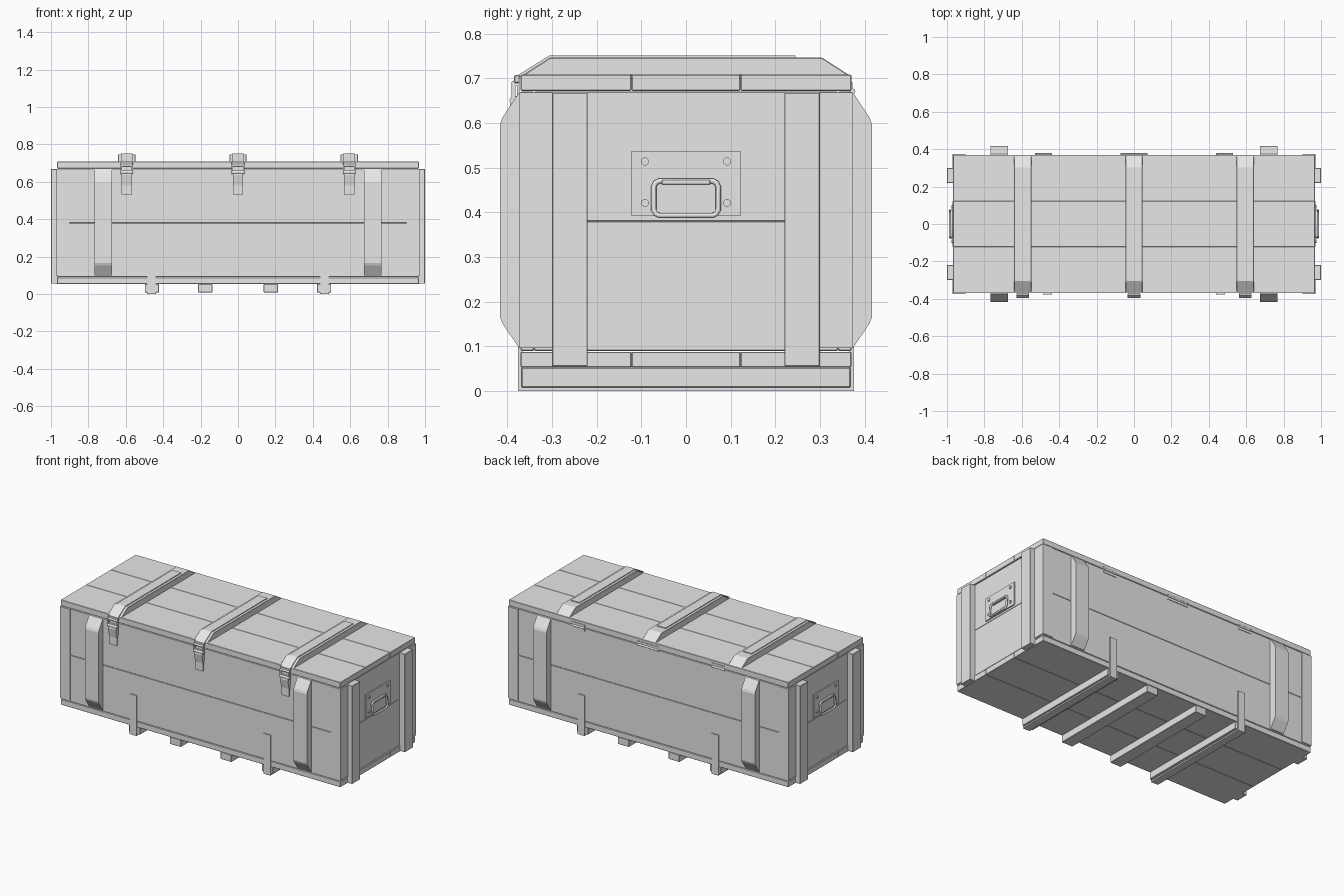
import bpy, bmesh, math
from mathutils import Vector

if "Cube" in bpy.data.objects:
    bpy.data.objects.remove(bpy.data.objects["Cube"], do_unlink=True)

grey = bpy.data.materials.new("plain_grey")
grey.use_nodes = True
grey.diffuse_color = (0.8, 0.8, 0.8, 1)
grey.node_tree.nodes["Principled BSDF"].inputs["Base Color"].default_value = (0.8, 0.8, 0.8, 1)


def finish(name, bm, bevel=0):
    bmesh.ops.recalc_face_normals(bm, faces=bm.faces)
    mesh = bpy.data.meshes.new(name)
    bm.to_mesh(mesh)
    bm.free()
    mesh.materials.append(grey)
    obj = bpy.data.objects.new(name, mesh)
    bpy.context.collection.objects.link(obj)
    if bevel:
        mod = obj.modifiers.new("edge", "BEVEL")
        mod.width, mod.segments = bevel, 1
    return obj


def box(name, x, y, z, bevel=0.0):
    bm = bmesh.new()
    bmesh.ops.create_cube(bm, size=1)
    for v in bm.verts:
        v.co = [(a + b) / 2 + c * (b - a) for (a, b), c in zip((x, y, z), v.co)]
    return finish(name, bm, bevel)


def extrude_x(name, profile, x0, x1, bevel=0.0):
    """Closed (y, z) outline swept along x."""
    bm = bmesh.new()
    face = bm.faces.new([bm.verts.new((x0, y, z)) for y, z in profile])
    ext = bmesh.ops.extrude_face_region(bm, geom=[face])["geom"]
    moved = [g for g in ext if isinstance(g, bmesh.types.BMVert)]
    bmesh.ops.translate(bm, verts=moved, vec=(x1 - x0, 0, 0))
    return finish(name, bm, bevel)


def cylinder(name, centre, radius, length, axis="X", sides=12):
    bm = bmesh.new()
    bmesh.ops.create_cone(bm, cap_ends=True, segments=sides, radius1=radius, radius2=radius, depth=length)
    turn = Vector((0, 0, 1)).rotation_difference(Vector((1, 0, 0) if axis == "X" else (0, 1, 0)))
    for v in bm.verts:
        v.co = turn @ v.co + Vector(centre)
    for f in bm.faces:
        f.smooth = len(f.verts) == 4
    return finish(name, bm)


def wire_loop(name, points, radius):
    """Closed round bar through the points."""
    curve = bpy.data.curves.new(name, "CURVE")
    curve.dimensions = "3D"
    curve.bevel_depth, curve.bevel_resolution = radius, 2
    spline = curve.splines.new("POLY")
    spline.points.add(len(points) - 1)
    for p, co in zip(spline.points, points):
        p.co = (*co, 1)
    spline.use_cyclic_u = True
    curve.materials.append(grey)
    obj = bpy.data.objects.new(name, curve)
    bpy.context.collection.objects.link(obj)
    return obj


def rounded_rect(w, h, r, steps=4):
    pts = []
    for k, (sx, sy) in enumerate(((1, 1), (-1, 1), (-1, -1), (1, -1))):
        for i in range(steps + 1):
            a = math.pi / 2 * (k + i / steps)
            pts.append((sx * (w / 2 - r) + r * math.cos(a), sy * (h / 2 - r) + r * math.sin(a)))
    return pts


SIDES = (("front", -1), ("back", 1))
ENDS = (("left", 1), ("right", -1))
EDGE = 0.002

# Wall boards: two rows on each side and end
for row, z in (("lower", (0.09, 0.38)), ("upper", (0.38, 0.67))):
    for side, s in SIDES:
        box(f"{side}_{row}_board", (-0.965, 0.965), sorted((s * 0.34, s * 0.37)), z, EDGE)
    for end, e in ENDS:
        box(f"{end}_{row}_board", sorted((e * 0.93, e * 0.963)), (-0.34, 0.34), z, EDGE)

# Lid and floor planks
for i, y in enumerate(((-0.37, -0.122), (-0.122, 0.122), (0.122, 0.37))):
    box(f"lid_plank_{i}", (-0.967, 0.967), y, (0.672, 0.708), EDGE)
    box(f"floor_plank_{i}", (-0.967, 0.967), y, (0.053, 0.088), EDGE)

# Corner plates and end battens
for end, e in ENDS:
    for side, s in SIDES:
        box(f"{side}_{end}_corner_face", sorted((e * 0.9, e * 0.97)), sorted((s * 0.36, s * 0.374)), (0.097, 0.668))
        box(f"{side}_{end}_corner_return", sorted((e * 0.95, e * 0.97)), sorted((s * 0.3, s * 0.374)), (0.097, 0.668))
        box(f"{side}_{end}_end_batten", sorted((e * 0.96, e)), sorted((s * 0.22, s * 0.3)), (0.055, 0.668), EDGE)

# Thick chamfered battens on the long sides
for side, s in SIDES:
    outline = [(s * 0.365, 0.67), (s * 0.374, 0.668), (s * 0.411, 0.612), (s * 0.416, 0.597), (s * 0.416, 0.165),
               (s * 0.411, 0.152), (s * 0.374, 0.097), (s * 0.365, 0.095)]
    for end, e in ENDS:
        extrude_x(f"{side}_{end}_side_batten", outline, e * 0.72 - 0.047, e * 0.72 + 0.047)

# Runners under the floor, the outer pair wrapped by steel straps
for i, x in enumerate((-0.46, -0.175, 0.175, 0.46)):
    box(f"runner_{i}", (x - 0.038, x + 0.038), (-0.368, 0.368), (0.008, 0.053), EDGE)
for end, e in ENDS:
    x = (e * 0.463 - 0.024, e * 0.463 + 0.024)
    box(f"{end}_strap_base", x, (-0.376, 0.376), (0, 0.009))
    for side, s in SIDES:
        box(f"{side}_{end}_strap_upright", x, sorted((s * 0.366, s * 0.376)), (0, 0.252))

# Lid battens, straps and latches
for i, x in enumerate((-0.595, 0, 0.595)):
    extrude_x(f"lid_batten_{i}", [(-0.367, 0.706), (-0.305, 0.746), (0.305, 0.746), (0.367, 0.706)],
              x - 0.046, x + 0.046, EDGE)
    extrude_x(f"lid_strap_{i}", [(-0.372, 0.66), (-0.378, 0.66), (-0.378, 0.706), (-0.306, 0.751),
                                 (0.245, 0.751), (0.245, 0.744), (-0.302, 0.744), (-0.372, 0.702)],
              x - 0.03, x + 0.03)
    box(f"latch_catch_{i}", (x - 0.034, x + 0.034), (-0.385, -0.372), (0.69, 0.707), EDGE)
    cylinder(f"latch_hook_{i}", (x, -0.384, 0.688), 0.007, 0.062)
    for k, dx in enumerate((-0.03, 0.03)):
        box(f"latch_link_{i}_{k}", (x + dx - 0.004, x + dx + 0.004), (-0.39, -0.382), (0.645, 0.69))
    cylinder(f"latch_pivot_{i}", (x, -0.385, 0.65), 0.01, 0.068)
    extrude_x(f"latch_lever_{i}", [(-0.37, 0.66), (-0.39, 0.66), (-0.395, 0.635), (-0.385, 0.58),
                                   (-0.386, 0.532), (-0.381, 0.532), (-0.376, 0.58), (-0.37, 0.6)],
              x - 0.027, x + 0.027)

# Hinges along the back
for name, x, half in (("right", -0.485, 0.045), ("middle", 0, 0.073), ("left", 0.485, 0.045)):
    box(f"{name}_hinge_leaf", (x - half, x + half), (0.366, 0.373), (0.65, 0.692))
    cylinder(f"{name}_hinge_pin", (x, 0.373, 0.671), 0.006, 2 * half)

# Carrying handles on the ends
for end, e in ENDS:
    box(f"{end}_handle_plate", sorted((e * 0.96, e * 0.97)), (-0.123, 0.123), (0.393, 0.536))
    for y in (-0.092, 0.092):
        for z in (0.421, 0.514):
            cylinder(f"{end}_rivet", (e * 0.971, y, z), 0.009, 0.008, sides=10)
    loop = [(e * (0.976 + 0.008 * (0.04 - v) / 0.08), u, 0.43 + v) for u, v in
            [(a, b) for a, b in ((0.06, 0.04), (0.068, 0.036), (0.072, 0.028), (0.072, -0.025), (0.068, -0.033),
                                 (0.06, -0.037))]]
    loop += [(px, -py, pz) for px, py, pz in reversed(loop)]
    wire_loop(f"{end}_handle_bar", loop, 0.006)
    box(f"{end}_handle_clip", sorted((e * 0.966, e * 0.982)), (-0.055, 0.055), (0.462, 0.474), EDGE)
